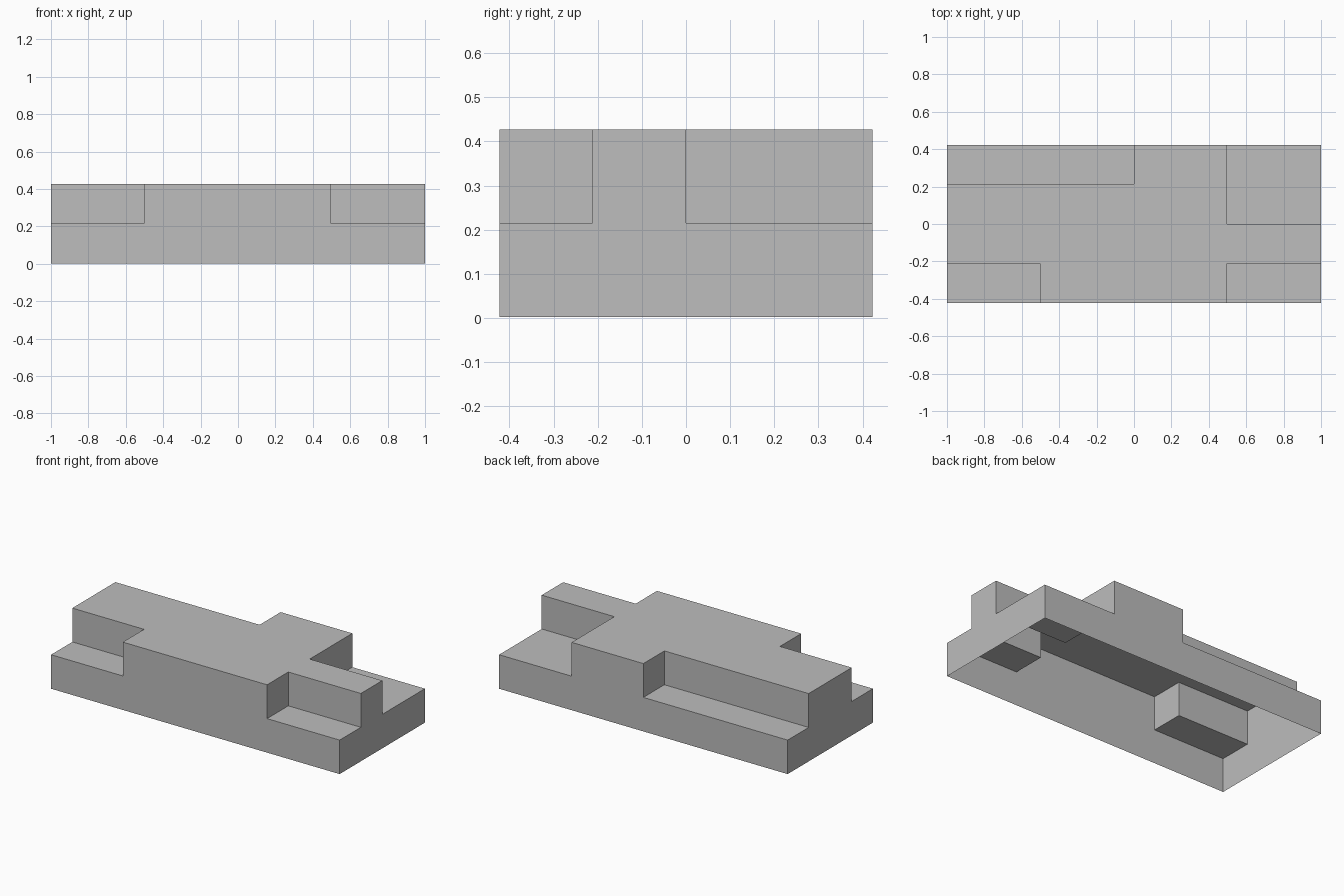
import bpy
import bmesh
import math
from mathutils import Vector

cube = bpy.data.objects.get("Cube")
if cube:
    bpy.data.objects.remove(cube, do_unlink=True)

# Plain grey material
grey = bpy.data.materials.new("plain_grey")
grey.use_nodes = True
colour = (0.51, 0.51, 0.51, 1)
grey.diffuse_color = colour
grey.node_tree.nodes["Principled BSDF"].inputs["Base Color"].default_value = colour

# Cut lines along each axis, dividing the block into cells
cuts = (
    (-1, -0.503, 0, 0.497, 1),
    (-0.422, -0.212, 0, 0.214, 0.422),
    (0.002, 0.215, 0.427),
)

# Corner notches taken out of the upper layer, as column and row ranges
notches = (
    (range(0, 1), range(0, 1)),  # front right-hand notch
    (range(3, 4), range(0, 1)),  # front left-hand notch
    (range(3, 4), range(2, 4)),  # back left-hand notch
    (range(0, 2), range(3, 4)),  # back right-hand notch
)


def solid(cell):
    """True where the cell is filled with material."""
    if any(not 0 <= n < len(c) - 1 for n, c in zip(cell, cuts)):
        return False
    x, y, layer = cell
    return layer == 0 or not any(x in cols and y in rows for cols, rows in notches)


def add_side(bm, cell, axis, step):
    """Add the cell's face on one side, with its normal pointing outward."""
    u, v = (axis + 1) % 3, (axis + 2) % 3
    verts = []
    for du, dv in ((0, 0), (1, 0), (1, 1), (0, 1)):
        index = list(cell)
        index[axis] += step > 0
        index[u] += du
        index[v] += dv
        verts.append(bm.verts.new(Vector(c[i] for c, i in zip(cuts, index))))
    bm.faces.new(verts if step > 0 else verts[::-1])


# Stepped shell: every exposed cell side, leaving the underside open
bm = bmesh.new()
cells = [(x, y, z) for x in range(4) for y in range(4) for z in range(2)]
for cell in filter(solid, cells):
    for axis in range(3):
        for step in (-1, 1):
            neighbour = list(cell)
            neighbour[axis] += step
            underside = axis == 2 and step < 0
            if not underside and not solid(neighbour):
                add_side(bm, cell, axis, step)

# Weld the sides and merge flat areas into single faces
bmesh.ops.remove_doubles(bm, verts=bm.verts, dist=0.0001)
bmesh.ops.dissolve_limit(bm, angle_limit=math.radians(1), verts=bm.verts, edges=bm.edges)

mesh = bpy.data.meshes.new("stepped_block")
bm.to_mesh(mesh)
bm.free()
mesh.materials.append(grey)
bpy.context.collection.objects.link(bpy.data.objects.new("stepped_block", mesh))
